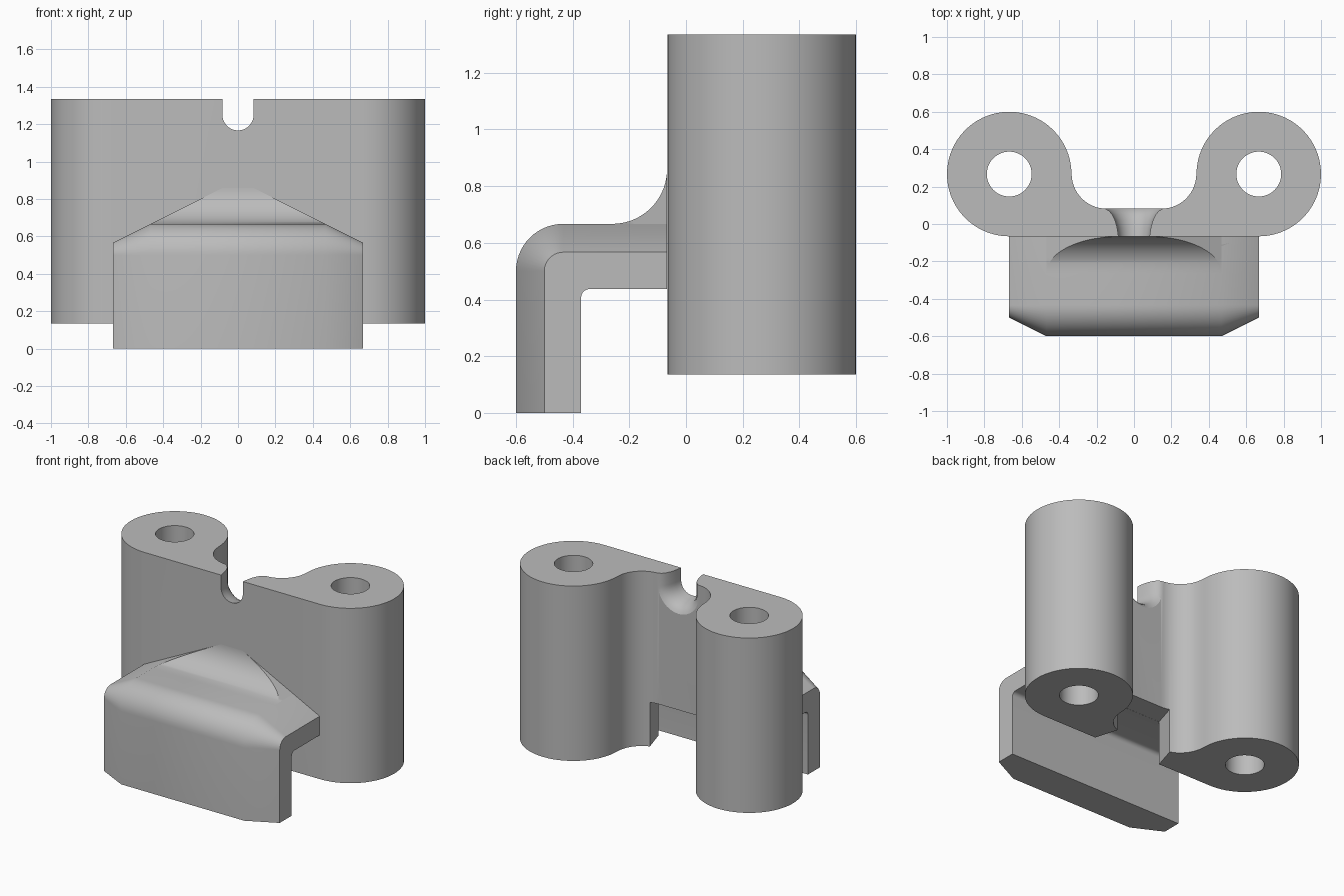
import bpy, bmesh
from math import sin, cos, radians
from mathutils import Vector

if "Cube" in bpy.data.objects:
    bpy.data.objects.remove(bpy.data.objects["Cube"], do_unlink=True)

GREY = (0.5, 0.5, 0.5, 1)
grey = bpy.data.materials.new("plain grey")
grey.use_nodes = True
grey.diffuse_color = GREY
grey.node_tree.nodes["Principled BSDF"].inputs["Base Color"].default_value = GREY


def arc(cx, cy, r, start, end, steps=14):
    angles = [radians(start + (end - start) * i / steps) for i in range(steps + 1)]
    return [(cx + r * cos(a), cy + r * sin(a)) for a in angles]


def loft(name, rings):
    """Skin equal closed rings and cap both ends."""
    bm = bmesh.new()
    loops = [[bm.verts.new(p) for p in ring] for ring in rings]
    n = len(loops[0])
    for a, b in zip(loops, loops[1:]):
        for i in range(n):
            j = (i + 1) % n
            bm.faces.new((a[i], a[j], b[j], b[i]))
    bm.faces.new(loops[0])
    bm.faces.new(loops[-1])
    bmesh.ops.recalc_face_normals(bm, faces=bm.faces)
    mesh = bpy.data.meshes.new(name)
    bm.to_mesh(mesh)
    bm.free()
    mesh.materials.append(grey)
    obj = bpy.data.objects.new(name, mesh)
    bpy.context.collection.objects.link(obj)
    return obj


def prism(name, plan, z0, z1):
    return loft(name, [[(x, y, z) for x, y in plan] for z in (z0, z1)])


def activate(obj):
    bpy.ops.object.select_all(action="DESELECT")
    obj.select_set(True)
    bpy.context.view_layer.objects.active = obj


def cut(obj, cutter):
    cutter.hide_render = True
    mod = obj.modifiers.new("cut", "BOOLEAN")
    mod.operation = "DIFFERENCE"
    mod.solver = "EXACT"
    mod.object = cutter
    activate(obj)
    bpy.ops.object.modifier_apply(modifier=mod.name)
    bpy.data.objects.remove(cutter, do_unlink=True)


# Body: two round posts joined by a filleted web
FRONT = -0.067
half = arc(0.667, 0.267, 0.333, -90, 180, 42) + arc(0.148, 0.267, 0.185, 0, -90)[1:]
plan = half + [(-x, y) for x, y in reversed(half)]
body = prism("twin_post_body", plan, 0.135, 1.335)

# Vertical bores
for side in (-1, 1):
    cut(body, prism("bore_cutter", arc(side * 0.667, 0.267, 0.12, 0, 360, 48)[:-1], 0, 1.5))

# U-shaped top notch, flaring towards the back
flare = [(-0.2, 0.083), (FRONT, 0.083), (-0.02, 0.09), (0.02, 0.101),
         (0.05, 0.116), (0.07, 0.133), (0.083, 0.155), (0.15, 0.157)]
rings = []
for y, r in flare:
    u_shape = [(r, 1.5)] + arc(0, 1.25, r, 0, -180, 20) + [(-r, 1.5)]
    rings.append([(x, y, z) for x, z in u_shape])
cut(body, loft("notch_cutter", rings))

# Tapered bottom opening in the web
cut(body, prism("opening_cutter",
                [(-0.267, -0.1), (0.267, -0.1), (0.19, 0.157), (-0.19, 0.157)], 0, 0.437))


# Hook: bent plate whose outer side edges are bevelled
def hook_ring(x, inset):
    profile = [(FRONT, 0.667 - inset)]
    profile += arc(-0.433, 0.5, 0.167 - inset, 90, 180)
    profile += [(-0.6 + inset, 0), (-0.37, 0)]
    profile += arc(-0.34, 0.407, 0.03, 180, 90, 6)
    profile += [(FRONT, 0.437)]
    return [(x, y, z) for y, z in profile]


hook = loft("hook_plate", [hook_ring(-0.667, 0.1), hook_ring(-0.467, 0),
                           hook_ring(0.467, 0), hook_ring(0.667, 0.1)])

# Curved gusset between hook and body, trimmed along the bevel slopes
section = [(FRONT, 0.58), (-0.26, 0.58)] + arc(-0.26, 0.86, 0.193, -90, 0, 18)
gusset = loft("gusset", [[(x, y, z) for y, z in section] for x in (-0.66, 0.66)])
bm = bmesh.new()
bm.from_mesh(gusset.data)
for side in (-1, 1):
    res = bmesh.ops.bisect_plane(bm, geom=bm.verts[:] + bm.edges[:] + bm.faces[:],
                                 plane_co=(side * 0.667, 0, 0.567),
                                 plane_no=Vector((side, 0, 2)).normalized(),
                                 clear_outer=True)
    rim = [g for g in res["geom_cut"] if isinstance(g, bmesh.types.BMEdge)]
    bmesh.ops.holes_fill(bm, edges=rim)
bmesh.ops.recalc_face_normals(bm, faces=bm.faces)
bm.to_mesh(gusset.data)
bm.free()

for obj in (body, hook, gusset):
    activate(obj)
    bpy.ops.object.shade_smooth_by_angle(angle=radians(30))
